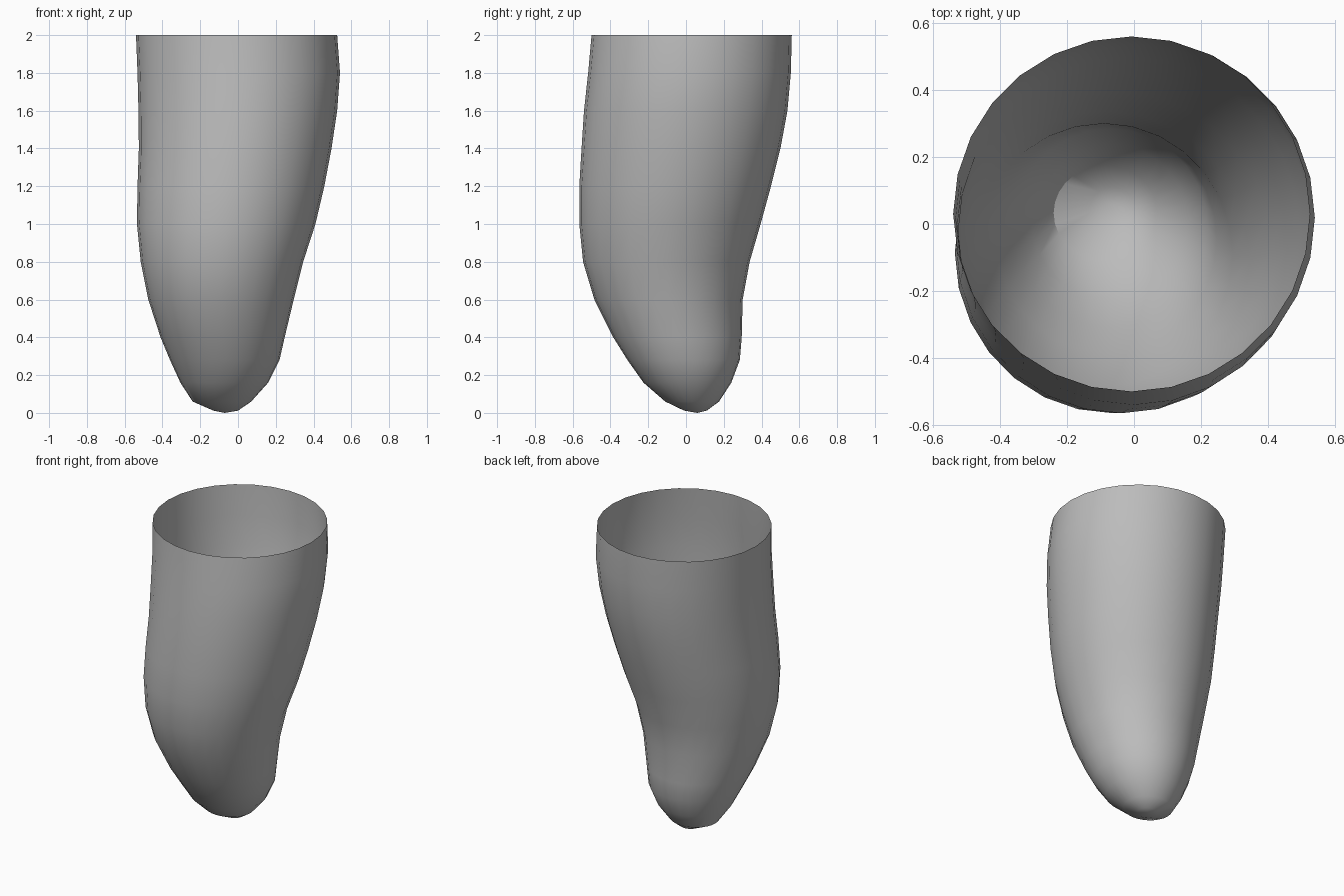
import bpy
import bmesh
from math import cos, sin, tau, radians

default = bpy.data.objects.get("Cube")
if default:
    bpy.data.objects.remove(default, do_unlink=True)

SIDES = 28
TIP = (-0.07, 0.06, 0.0)

# Shell sections: height, then left-right and front-back limits
SECTIONS = [
    (0.012, -0.13, 0.0, -0.01, 0.11),
    (0.06, -0.24, 0.07, -0.11, 0.175),
    (0.16, -0.305, 0.16, -0.225, 0.24),
    (0.28, -0.36, 0.22, -0.31, 0.285),
    (0.4, -0.41, 0.247, -0.385, 0.295),
    (0.6, -0.475, 0.295, -0.485, 0.3),
    (0.8, -0.515, 0.345, -0.545, 0.337),
    (1.0, -0.535, 0.41, -0.565, 0.395),
    (1.2, -0.532, 0.457, -0.565, 0.45),
    (1.4, -0.525, 0.495, -0.553, 0.5),
    (1.6, -0.527, 0.525, -0.54, 0.537),
    (1.8, -0.532, 0.54, -0.518, 0.555),
    (2.0, -0.54, 0.525, -0.5, 0.56),
]


def add_ring(bm, z, x0, x1, y0, y1):
    """Add one oval section of the shell."""
    cx, cy, rx, ry = (x0 + x1) / 2, (y0 + y1) / 2, (x1 - x0) / 2, (y1 - y0) / 2
    angles = [tau * i / SIDES for i in range(SIDES)]
    return [bm.verts.new((cx + rx * cos(a), cy + ry * sin(a), z)) for a in angles]


# Open-topped shell, lofted from the rounded tip to the rim
bm = bmesh.new()
rings = [add_ring(bm, *section) for section in SECTIONS]
tip = bm.verts.new(TIP)
for i in range(SIDES):
    j = (i + 1) % SIDES
    bm.faces.new((tip, rings[0][j], rings[0][i]))
    for low, high in zip(rings, rings[1:]):
        bm.faces.new((low[i], low[j], high[j], high[i]))

mesh = bpy.data.meshes.new("limb_shell")
bm.to_mesh(mesh)
bm.free()
shell = bpy.data.objects.new("limb_shell", mesh)
bpy.context.collection.objects.link(shell)

# Plain grey surface
grey = bpy.data.materials.new("plain_grey")
grey.use_nodes = True
colour = (0.5, 0.5, 0.5, 1.0)
grey.diffuse_color = colour
grey.node_tree.nodes["Principled BSDF"].inputs["Base Color"].default_value = colour
mesh.materials.append(grey)

bpy.ops.object.select_all(action="DESELECT")
shell.select_set(True)
bpy.context.view_layer.objects.active = shell
bpy.ops.object.shade_smooth_by_angle(angle=radians(30))
